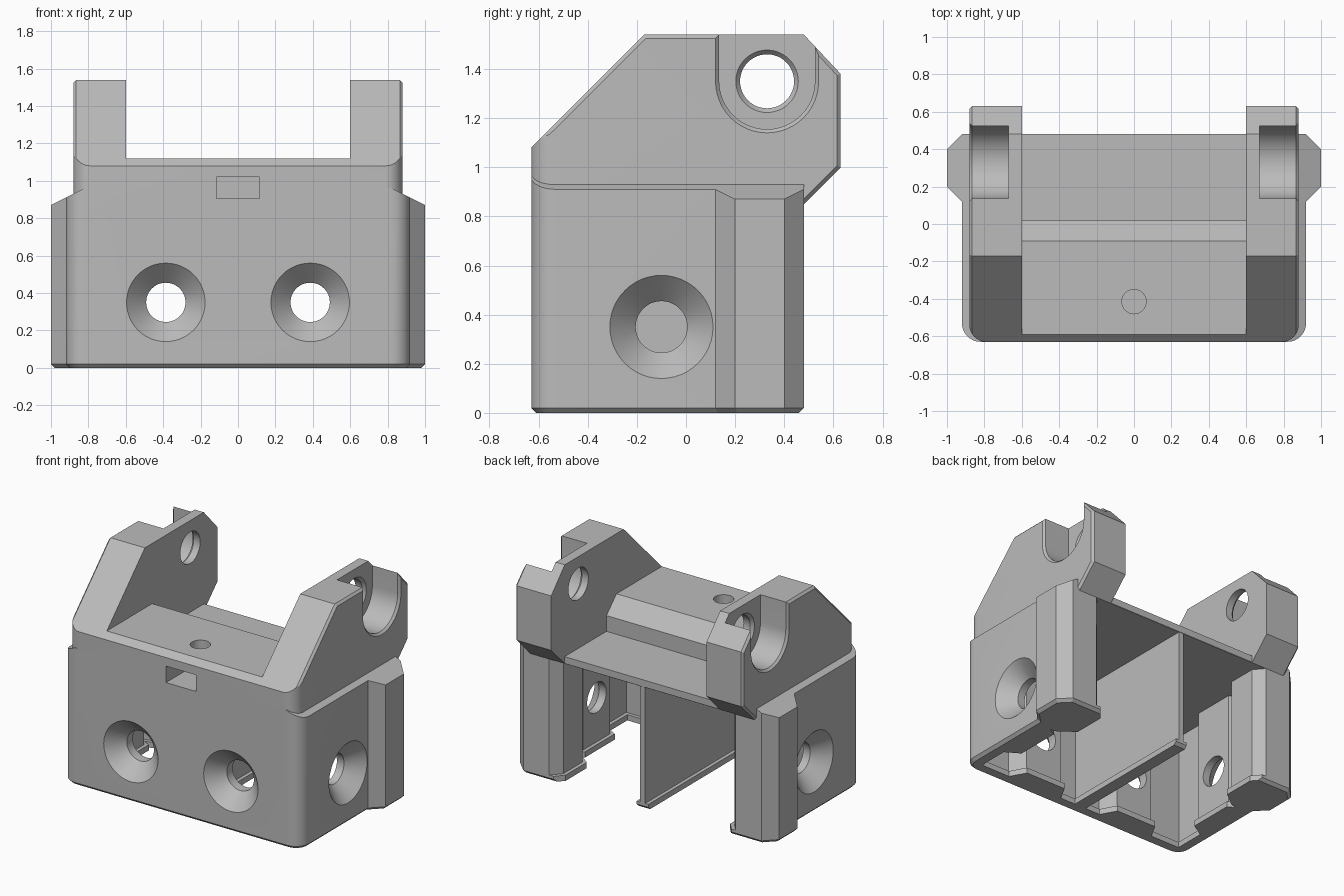
import bpy, bmesh, math
from mathutils import Vector

cube = bpy.data.objects.get("Cube")
if cube:
    bpy.data.objects.remove(cube, do_unlink=True)

grey = bpy.data.materials.new("plain_grey")
grey.use_nodes = True
grey.diffuse_color = (0.5, 0.5, 0.5, 1)
grey.node_tree.nodes["Principled BSDF"].inputs["Base Color"].default_value = (0.5, 0.5, 0.5, 1)

PLACE = {"x": lambda u, v, w: (w, u, v),
         "y": lambda u, v, w: (u, w, v),
         "z": lambda u, v, w: (u, v, w)}


def prism(name, pts, axis, a, b, end_pts=None, bevel=0, bevel_ends=()):
    """Extrude (or loft) a 2D outline along an axis; optionally chamfer the end rims."""
    bm = bmesh.new()
    rings = [[bm.verts.new(PLACE[axis](u, v, w)) for u, v in outline]
             for outline, w in ((pts, a), (end_pts or pts, b))]
    ends = [bm.faces.new(r) for r in rings]
    n = len(pts)
    for i in range(n):
        j = (i + 1) % n
        bm.faces.new((rings[0][i], rings[0][j], rings[1][j], rings[1][i]))
    bmesh.ops.recalc_face_normals(bm, faces=bm.faces)
    if bevel:
        rim = [e for k in bevel_ends for e in ends[k].edges]
        bmesh.ops.bevel(bm, geom=rim, offset=bevel, segments=1, affect='EDGES')
    mesh = bpy.data.meshes.new(name)
    bm.to_mesh(mesh)
    bm.free()
    mesh.materials.append(grey)
    obj = bpy.data.objects.new(name, mesh)
    bpy.context.collection.objects.link(obj)
    return obj


def combine(target, tool, operation):
    mod = target.modifiers.new("cut", 'BOOLEAN')
    mod.operation, mod.object, mod.solver = operation, tool, 'EXACT'
    bpy.context.view_layer.objects.active = target
    bpy.ops.object.modifier_apply(modifier=mod.name)
    bpy.data.objects.remove(tool, do_unlink=True)


def cut(target, *args, **kw):
    combine(target, prism("cutter", *args, **kw), 'DIFFERENCE')


def arc(cx, cy, r, start, end, steps):
    return [(cx + r * math.cos(math.radians(start + (end - start) * i / steps)),
             cy + r * math.sin(math.radians(start + (end - start) * i / steps)))
            for i in range(steps + 1)]


def circle(cx, cy, r, n=48):
    return arc(cx, cy, r, 0, 360, n)[:-1]


def mirrored(half):
    return half + [(-x, y) for x, y in reversed(half)]


def inset(pts, d):
    """Shrink a counter-clockwise outline by d."""
    out = []
    for i, p in enumerate(pts):
        p = Vector(p)
        e1 = (p - Vector(pts[i - 1])).normalized()
        e2 = (Vector(pts[(i + 1) % len(pts)]) - p).normalized()
        n1, n2 = Vector((-e1.y, e1.x)), Vector((-e2.y, e2.x))
        out.append(tuple(p + (n1 + n2) * d / (1 + n1.dot(n2))))
    return out


# Base block with side pillars and sloped shoulders
base_half = arc(0.82, -0.53, 0.1, -90, 0, 8) + [(0.92, 0.12), (1, 0.2), (1, 0.4), (0.92, 0.48)]
body = prism("bracket_body", mirrored(base_half), "z", 0, 1.0, bevel=0.02, bevel_ends=(0,))
shoulders = mirrored([(1.1, -0.1), (1.1, 0.82), (0.82, 0.96)])
combine(body, prism("shoulders", shoulders, "y", -1, 1), 'INTERSECT')

# Upper block: rounded plan crossed with the ear side profile
upper = prism("upper", mirrored(arc(0.79, -0.54, 0.09, -90, 0, 8) + [(0.88, 0.7)]), "z", 0.8, 1.6)
ear_profile = [(-0.63, 0.85), (0.48, 0.85), (0.63, 1.0), (0.63, 1.38),
               (0.48, 1.54), (-0.17, 1.54), (-0.63, 1.08)]
side = prism("ear_side", ear_profile, "x", -0.88, 0.88, bevel=0.015, bevel_ends=(0, 1))
combine(upper, side, 'INTERSECT')
combine(body, upper, 'UNION')

# Open space between the ears, stepping down to the rear deck
cut(body, [(-0.8, 1.12), (-0.09, 1.12), (0.02, 1.01), (0.02, 0.9),
           (0.8, 0.9), (0.8, 1.8), (-0.8, 1.8)], "x", -0.6, 0.6)
cut(body, [(0.482, 0.7), (0.8, 0.7), (0.8, 0.9), (0.482, 0.9)], "x", -0.6, 0.6)
cut(body, [(-0.7, 1.07), (-0.59, 1.125), (-0.7, 1.125)], "x", -0.6, 0.6)


def slot(r):
    return arc(0.33, 1.35, r, 180, 360, 24) + [(0.33 + r, 1.8), (0.33 - r, 1.8)]


# Rooms under the deck, outlined around screw bosses and pillars
room = [(0.02, -0.57), (0.18, -0.57), (0.24, -0.46), (0.53, -0.46), (0.59, -0.57),
        (0.86, -0.57), (0.86, -0.31), (0.76, -0.25), (0.76, 0.05), (0.86, 0.1),
        (0.75, 0.13), (0.66, 0.2), (0.66, 0.41), (0.72, 0.48), (0.72, 0.7), (0.02, 0.7)]

for s in (-1, 1):
    def flip(pts):
        return [(s * x, y) for x, y in pts]
    cut(body, flip(room), "z", 0.04, 0.85)
    cut(body, flip(inset(room, 0.025)), "z", -0.1, 0.05)
    # Pivot seat in the ear, with its eye hole
    cut(body, slot(0.195), "x", s * 0.67, s * 1.0)
    cut(body, slot(0.195), "x", s * 0.865, s * 0.881, end_pts=slot(0.211))
    cut(body, circle(0.33, 1.35, 0.11), "x", s * 0.55, s * 0.8)
    cut(body, circle(0.33, 1.35, 0.11), "x", s * 0.65, s * 0.671, end_pts=circle(0.33, 1.35, 0.128))
    # Countersunk screw holes, front and side
    cut(body, circle(s * 0.386, 0.35, 0.211), "y", -0.631, -0.525,
        end_pts=circle(s * 0.386, 0.35, 0.105))
    cut(body, circle(s * 0.386, 0.35, 0.105), "y", -0.55, -0.4)
    cut(body, circle(-0.1, 0.35, 0.211), "x", s * 0.921, s * 0.815,
        end_pts=circle(-0.1, 0.35, 0.105))
    cut(body, circle(-0.1, 0.35, 0.105), "x", s * 0.84, s * 0.7)

# Nut pocket in the front and the screw hole above it
cut(body, [(-0.115, 0.905), (0.115, 0.905), (0.115, 1.02), (-0.115, 1.02)], "y", -0.8, -0.3)
cut(body, circle(0, -0.415, 0.065, 32), "z", 0.95, 1.3)

body.select_set(True)
bpy.context.view_layer.objects.active = body
bpy.ops.object.shade_smooth_by_angle(angle=math.radians(25))
